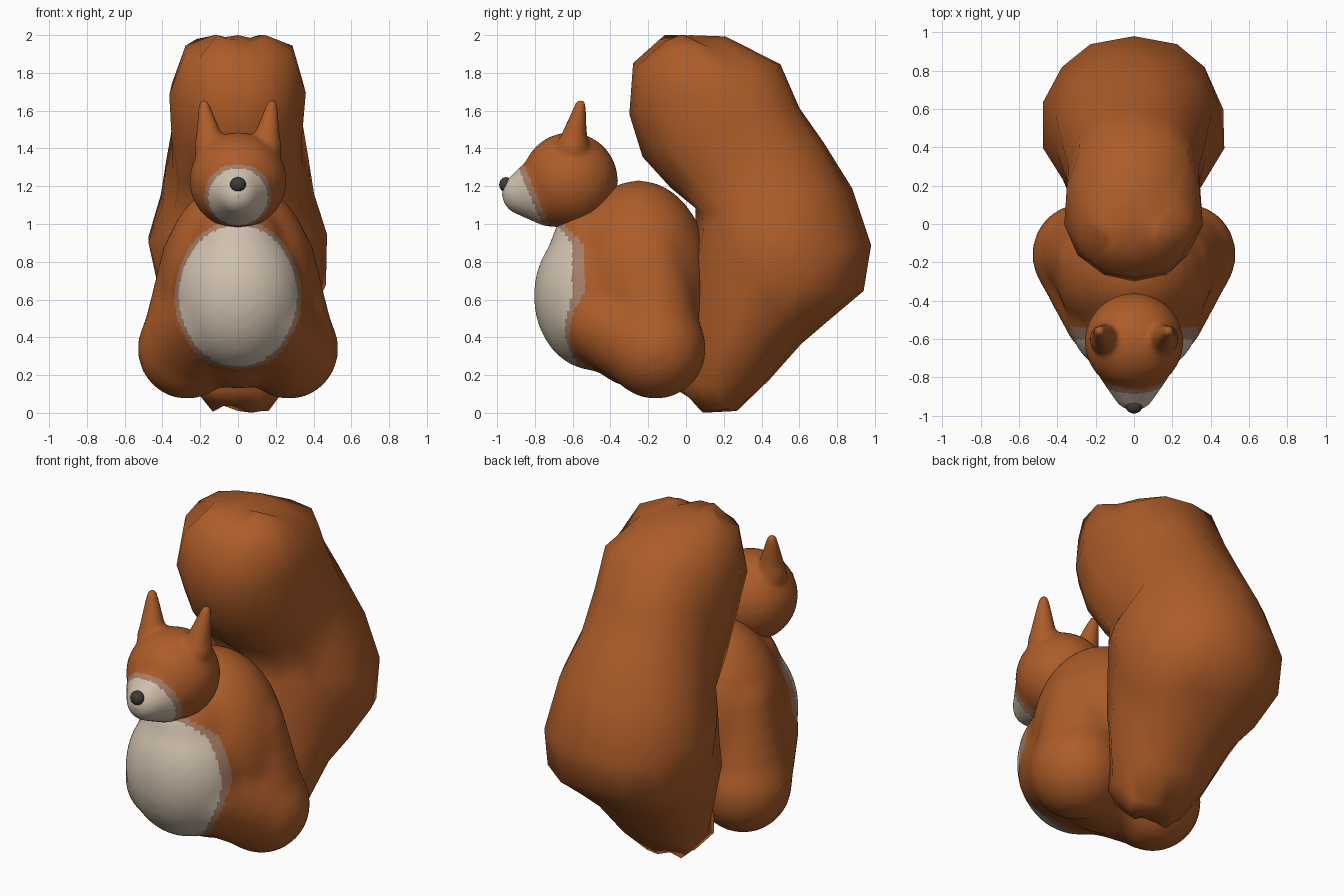
import bpy, bmesh, math, random
from mathutils import Vector, Matrix

if "Cube" in bpy.data.objects:
    bpy.data.objects.remove(bpy.data.objects["Cube"])

random.seed(4)


def material(name, rgb):
    m = bpy.data.materials.new(name)
    m.diffuse_color = (*rgb, 1)
    m.use_nodes = True
    m.node_tree.nodes["Principled BSDF"].inputs["Base Color"].default_value = m.diffuse_color
    return m


FUR = material("orange fur", (0.42, 0.108, 0.022))
CREAM = material("cream fur", (0.63, 0.53, 0.42))
BLEND = material("pinkish fur edge", (0.38, 0.21, 0.14))
DARK = material("dark nose", (0.05, 0.042, 0.036))


def finish(name, bm, mats):
    me = bpy.data.meshes.new(name)
    bm.to_mesh(me)
    bm.free()
    ob = bpy.data.objects.new(name, me)
    bpy.context.collection.objects.link(ob)
    for m in mats:
        me.materials.append(m)
    for p in me.polygons:
        p.use_smooth = True
    return ob


def ball(bm, c, r, seg=28):
    bmesh.ops.create_uvsphere(bm, u_segments=seg, v_segments=seg // 2, radius=1,
                              matrix=Matrix.Translation(c) @ Matrix.Diagonal((*r, 1)))


def chain(bm, a, ra, b, rb, steps=4, seg=20):
    # overlapping balls that form a tapered rod
    a, b = Vector(a), Vector(b)
    for i in range(steps + 1):
        t = i / steps
        r = ra + (rb - ra) * t
        ball(bm, a.lerp(b, t), (r, r, r), seg)


def fuse(ob, voxel, smooth, rule):
    # melt the overlapping balls into one skin, then colour faces by rule
    rm = ob.modifiers.new("remesh", 'REMESH')
    rm.mode = 'VOXEL'
    rm.voxel_size = voxel
    sm = ob.modifiers.new("smooth", 'SMOOTH')
    sm.iterations = smooth
    dg = bpy.context.evaluated_depsgraph_get()
    me = bpy.data.meshes.new_from_object(ob.evaluated_get(dg))
    ob.modifiers.clear()
    ob.data = me
    me.materials.clear()
    for m in (FUR, CREAM, BLEND):
        me.materials.append(m)
    for p in me.polygons:
        p.use_smooth = True
        p.material_index = rule(p.center)


# body with belly, chest and haunches
bm = bmesh.new()
ball(bm, (0, -0.25, 0.68), (0.415, 0.39, 0.555))
ball(bm, (0, -0.48, 0.62), (0.345, 0.33, 0.40))
ball(bm, (0, -0.47, 0.87), (0.25, 0.25, 0.25))
for s in (-1, 1):
    ball(bm, (s * 0.27, -0.16, 0.34), (0.265, 0.27, 0.27))
    # bridges that ease the haunch into the back and belly
    chain(bm, (s * 0.26, -0.165, 0.41), 0.25, (s * 0.20, -0.20, 0.80), 0.215)
    chain(bm, (s * 0.25, -0.22, 0.37), 0.255, (s * 0.14, -0.46, 0.50), 0.24, 3)
body = finish("body", bm, [FUR])


def belly_rule(c):
    d = math.hypot(c.x / 0.325, (c.z - 0.62) / 0.39)
    if c.y < -0.585 and d < 0.96:
        return 1
    return 2 if c.y < -0.535 and d < 1.03 else 0


fuse(body, 0.022, 28, belly_rule)

# head with snout and ears
bm = bmesh.new()
ball(bm, (0, -0.615, 1.23), (0.258, 0.255, 0.255))
chain(bm, (0, -0.70, 1.19), 0.207, (0, -0.863, 1.16), 0.113, 6)
ball(bm, (0, -0.90, 1.185), (0.065, 0.07, 0.06))
for s in (-1, 1):
    chain(bm, (s * 0.145, -0.60, 1.40), 0.09, (s * 0.155, -0.59, 1.47), 0.068, 3, 14)
    chain(bm, (s * 0.155, -0.59, 1.47), 0.068, (s * 0.18, -0.558, 1.63), 0.031, 10, 14)
head = finish("head", bm, [FUR])


def snout_rule(c):
    d = -c.y - 0.42 * (c.z - 1.15)      # slanted cut across the muzzle
    return 1 if d > 0.825 else 2 if d > 0.79 else 0


fuse(head, 0.015, 7, snout_rule)

# nose
bm = bmesh.new()
ball(bm, (0, -0.953, 1.208), (0.042, 0.036, 0.04))
finish("nose", bm, [DARK])

# bushy tail: rings given by inner (y, z), outer (y, z) and half width
rings = [((0.08, 0.02), (0.27, 0.03), 0.16), ((-0.04, 0.12), (0.44, 0.19), 0.26),
         ((0.0, 0.45), (0.61, 0.38), 0.35), ((0.01, 0.62), (0.77, 0.48), 0.40),
         ((0.02, 0.78), (0.94, 0.62), 0.45),
         ((0.05, 0.95), (0.98, 0.88), 0.46), ((0.05, 1.07), (0.88, 1.18), 0.40),
         ((-0.08, 1.20), (0.73, 1.43), 0.37), ((-0.23, 1.38), (0.60, 1.63), 0.36),
         ((-0.30, 1.60), (0.50, 1.84), 0.355), ((-0.28, 1.83), (0.21, 1.985), 0.28),
         ((-0.14, 1.975), (0.02, 2.0), 0.14)]
N = 14
bm = bmesh.new()
loops = []
for (y0, z0), (y1, z1), w in rings:
    loop = []
    for k in range(N):
        a = 2 * math.pi * k / N
        c, s = math.cos(a), math.sin(a)
        t = 0.5 + 0.5 * math.copysign(abs(c) ** 0.9, c)
        x = w * math.copysign(abs(s) ** 0.9, s) * (1 + random.uniform(-0.06, 0.06))
        z = z0 + (z1 - z0) * t + random.uniform(-0.025, 0.025)
        loop.append(bm.verts.new((x, y0 + (y1 - y0) * t, min(2, max(0, z)))))
    loops.append(loop)
for p, q in zip(loops, loops[1:]):
    for k in range(N):
        bm.faces.new((p[k], p[(k + 1) % N], q[(k + 1) % N], q[k]))
bm.faces.new(loops[0])
bm.faces.new(loops[-1])
bmesh.ops.triangulate(bm, faces=bm.faces[:])
bmesh.ops.recalc_face_normals(bm, faces=bm.faces[:])
finish("tail", bm, [FUR])
